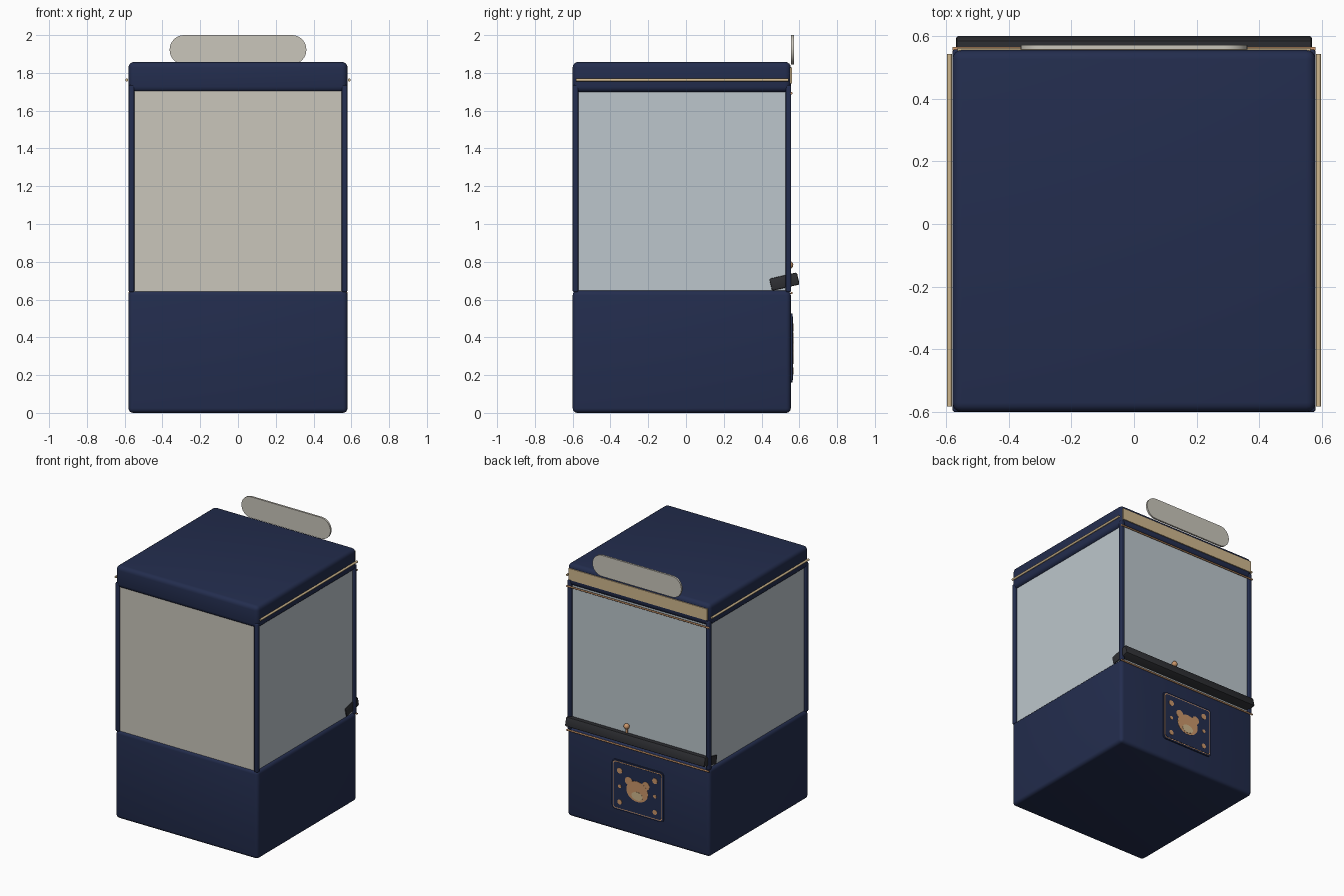
import bpy, bmesh, math
from mathutils import Matrix

if "Cube" in bpy.data.objects:
    bpy.data.objects.remove(bpy.data.objects["Cube"])


def material(name, r, g, b):
    lin = [((c / 255 + 0.055) / 1.055) ** 2.4 for c in (r, g, b)]
    m = bpy.data.materials.new(name)
    m.diffuse_color = (*lin, 1)
    m.use_nodes = True
    m.node_tree.nodes["Principled BSDF"].inputs["Base Color"].default_value = m.diffuse_color
    return m


NAVY = material("navy", 35, 45, 78)
CREAM = material("cream", 202, 198, 187)
GLASS = material("pale_glass", 188, 198, 204)
GOLD = material("tan_gold", 208, 184, 142)
COPPER = material("copper", 202, 150, 106)
BLACK = material("charcoal", 46, 47, 51)


def finish(bm, name, mat):
    bmesh.ops.recalc_face_normals(bm, faces=bm.faces)
    me = bpy.data.meshes.new(name)
    bm.to_mesh(me)
    bm.free()
    me.materials.append(mat)
    ob = bpy.data.objects.new(name, me)
    bpy.context.collection.objects.link(ob)
    bpy.ops.object.select_all(action='DESELECT')
    ob.select_set(True)
    bpy.context.view_layer.objects.active = ob
    bpy.ops.object.shade_smooth_by_angle(angle=math.radians(35))
    return ob


def box(name, mat, x0, x1, y0, y1, z0, z1, bevel=0.0, seg=4):
    """Box given by its limits, with optionally rounded edges."""
    bm = bmesh.new()
    bmesh.ops.create_cube(bm, size=1)
    bmesh.ops.scale(bm, vec=(x1 - x0, y1 - y0, z1 - z0), verts=bm.verts)
    if bevel:
        bmesh.ops.bevel(bm, geom=bm.edges[:], offset=bevel, segments=seg,
                        profile=0.5, affect='EDGES')
    bmesh.ops.translate(bm, vec=((x0 + x1) / 2, (y0 + y1) / 2, (z0 + z1) / 2), verts=bm.verts)
    return finish(bm, name, mat)


def rod(name, mat, center, radius, length, axis):
    bm = bmesh.new()
    bmesh.ops.create_cone(bm, cap_ends=True, segments=16, radius1=radius,
                          radius2=radius, depth=length)
    if axis != 'Z':
        rot = Matrix.Rotation(math.pi / 2, 3, 'Y' if axis == 'X' else 'X')
        bmesh.ops.rotate(bm, matrix=rot, verts=bm.verts)
    bmesh.ops.translate(bm, vec=center, verts=bm.verts)
    return finish(bm, name, mat)


def plate(name, mat, outline, y0, y1):
    """Extrude an (x, z) outline between two depths."""
    bm = bmesh.new()
    f = bm.faces.new([bm.verts.new((x, y0, z)) for x, z in outline])
    ext = bmesh.ops.extrude_face_region(bm, geom=[f])
    vs = [v for v in ext["geom"] if isinstance(v, bmesh.types.BMVert)]
    bmesh.ops.translate(bm, vec=(0, y1 - y0, 0), verts=vs)
    return finish(bm, name, mat)


def rounded(w, z0, z1, r, n=10):
    """Rounded rectangle outline centred on x = 0, half width w."""
    pts = []
    for i, (sx, cz) in enumerate([(1, z1 - r), (-1, z1 - r), (-1, z0 + r), (1, z0 + r)]):
        for k in range(n):
            a = math.pi / 2 * (i + k / (n - 1) * 0.998)
            pts.append((sx * (w - r) + r * math.cos(a), cz + r * math.sin(a)))
    return pts


def ellipse(cx, cz, rx, rz, n=28):
    return [(cx + rx * math.cos(2 * math.pi * k / n), cz + rz * math.sin(2 * math.pi * k / n))
            for k in range(n)]


# Cabinet: base, canopy and corner posts
box("base_cabinet", NAVY, -0.58, 0.58, -0.6, 0.555, 0, 0.648, 0.025)
box("canopy", NAVY, -0.58, 0.58, -0.6, 0.555, 1.697, 1.858, 0.03)
for s, side in ((-1, "left"), (1, "right")):
    xa, xb = sorted((s * 0.549, s * 0.579))
    box(f"rear_post_{side}", NAVY, xa, xb, -0.6, -0.57, 0.64, 1.735, 0.007, 3)
    box(f"front_post_{side}", NAVY, xa, xb, 0.528, 0.557, 0.64, 1.735, 0.007, 3)
    # Side glass and side rail
    xa, xb = sorted((s * 0.552, s * 0.561))
    box(f"side_glass_{side}", GLASS, xa, xb, -0.58, 0.54, 0.64, 1.71)
    rod(f"side_rail_{side}", GOLD, (s * 0.589, -0.02, 1.763), 0.008, 1.125, 'Y')

# Cream panel on one end, glass on the play side
box("cream_panel", CREAM, -0.56, 0.56, -0.588, -0.578, 0.64, 1.71)
box("play_glass", GLASS, -0.56, 0.56, 0.53, 0.538, 0.64, 1.71)

# Copper trim bars on the play side
for z, label in ((0.634, "lower"), (1.692, "upper")):
    rod(f"{label}_trim", COPPER, (0, 0.559, z), 0.006, 1.16, 'X')

# Lit header strip and rounded sign above it
box("header_strip", GOLD, -0.564, 0.564, 0.545, 0.562, 1.743, 1.828)
plate("top_sign", CREAM, rounded(0.362, 1.845, 2.0, 0.0774), 0.557, 0.571)

# Tilted control shelf
shelf = box("control_shelf", BLACK, -0.568, 0.568, -0.075, 0.075, -0.033, 0.033, 0.008, 2)
shelf.location = (0, 0.521, 0.695)
shelf.rotation_euler = (math.radians(13), 0, 0)

# Joystick
rod("joystick_stem", COPPER, (0.10, 0.548, 0.735), 0.008, 0.09, 'Z')
bm = bmesh.new()
bmesh.ops.create_uvsphere(bm, u_segments=16, v_segments=10, radius=0.02)
bmesh.ops.translate(bm, vec=(0.10, 0.548, 0.783), verts=bm.verts)
finish(bm, "joystick_ball", COPPER)

# Prize door with thin copper outline
plate("door_back", NAVY, rounded(0.21, 0.16, 0.525, 0.025), 0.55, 0.5635)
plate("door_outline", COPPER, rounded(0.201, 0.169, 0.516, 0.022), 0.56, 0.5645)
plate("door_face", NAVY, rounded(0.195, 0.175, 0.51, 0.02), 0.56, 0.566)

# Bear face emblem with ears and muzzle
plate("bear_head", COPPER, ellipse(0, 0.335, 0.088, 0.075), 0.562, 0.568)
for s, side in ((-1, "left"), (1, "right")):
    plate(f"bear_ear_{side}", COPPER, ellipse(s * 0.07, 0.395, 0.03, 0.03), 0.562, 0.5678)
    # Dots beside the bear
    for z, r in ((0.452, 0.021), (0.338, 0.013), (0.222, 0.018)):
        plate(f"door_dot_{side}", COPPER, ellipse(s * 0.143, z, r, r, 16), 0.562, 0.568)
plate("bear_muzzle", GOLD, ellipse(0, 0.302, 0.045, 0.03), 0.562, 0.5695)
